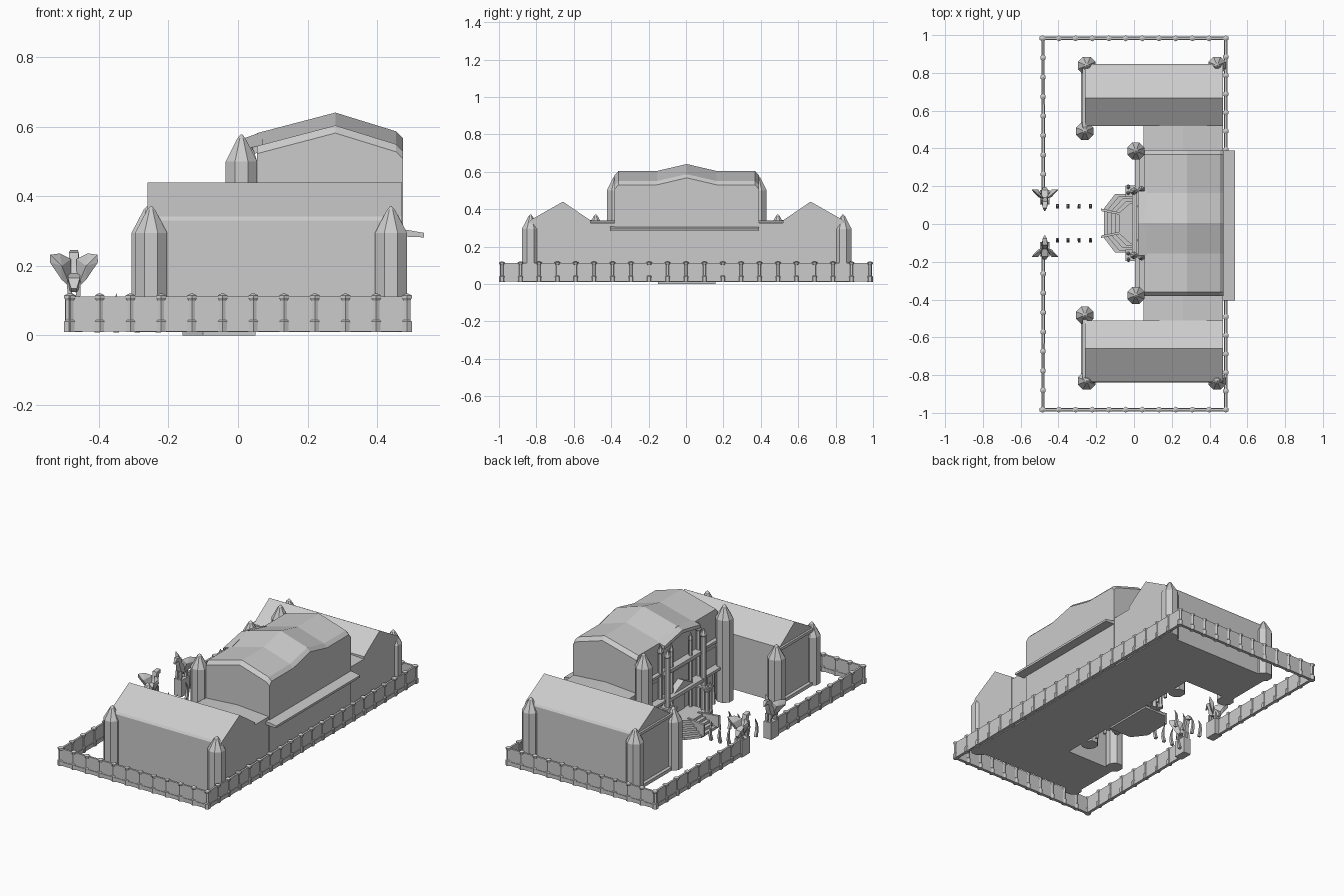
import bpy, bmesh, math
from mathutils import Vector

if "Cube" in bpy.data.objects:
    bpy.data.objects.remove(bpy.data.objects["Cube"])

OY = 0.004  # slight y offset of the symmetry plane


def finish(name, bm):
    bmesh.ops.remove_doubles(bm, verts=bm.verts, dist=1e-5)
    bmesh.ops.recalc_face_normals(bm, faces=bm.faces)
    me = bpy.data.meshes.new(name)
    bm.to_mesh(me)
    bm.free()
    ob = bpy.data.objects.new(name, me)
    bpy.context.collection.objects.link(ob)
    return ob


def prism(name, pts, axis, lo, hi):
    """Extrude a 2D profile along x, y or z."""
    def put(a, b, c):
        return {'x': (c, a, b), 'y': (a, c, b), 'z': (a, b, c)}[axis]
    bm = bmesh.new()
    lo_v = [bm.verts.new(put(a, b, lo)) for a, b in pts]
    hi_v = [bm.verts.new(put(a, b, hi)) for a, b in pts]
    bm.faces.new(lo_v)
    bm.faces.new(hi_v)
    n = len(pts)
    for i in range(n):
        j = (i + 1) % n
        bm.faces.new((lo_v[i], lo_v[j], hi_v[j], hi_v[i]))
    return finish(name, bm)


def box(name, x0, x1, y0, y1, z0, z1):
    y0, y1 = min(y0, y1), max(y0, y1)
    return prism(name, [(x0, y0), (x1, y0), (x1, y1), (x0, y1)], 'z', z0, z1)


def lathe(name, x, y, prof, n=8):
    """Faceted round part from (radius, z) pairs."""
    bm = bmesh.new()
    rings = []
    for r, z in prof:
        rings.append([bm.verts.new((x + r * math.cos((k + .5) * math.tau / n),
                                    y + r * math.sin((k + .5) * math.tau / n), z)) for k in range(n)])
    for a, b in zip(rings, rings[1:]):
        for k in range(n):
            bm.faces.new((a[k], a[(k + 1) % n], b[(k + 1) % n], b[k]))
    bm.faces.new(rings[0])
    bm.faces.new(rings[-1])
    return finish(name, bm)


def limb(name, path):
    """Tapered square-section tube through (x, y, z, radius) points."""
    bm = bmesh.new()
    rings = []
    for i, p in enumerate(path):
        d = (Vector(path[min(i + 1, len(path) - 1)][:3]) - Vector(path[max(i - 1, 0)][:3])).normalized()
        u = Vector((1, 0, 0))
        w = d.cross(u).normalized()
        c = Vector(p[:3])
        rings.append([bm.verts.new(c + p[3] * v) for v in (u + w, w - u, -u - w, u - w)])
    for a, b in zip(rings, rings[1:]):
        for k in range(4):
            bm.faces.new((a[k], a[(k + 1) % 4], b[(k + 1) % 4], b[k]))
    bm.faces.new(rings[0])
    bm.faces.new(rings[-1])
    return finish(name, bm)


# Central hall: gabled roof raised towards the middle, walls dropped to the ground
bm = bmesh.new()
rows = []
for y in (-.385, -.365, -.16, 0, .16, .365, .385):
    end = .022 if abs(y) > .37 else 0
    lift = .037 if y == 0 else 0
    rows.append([bm.verts.new((x, y + OY, z - end + lift)) for x, z in
                 ((.055, .545), (.28, .604), (.455, .55), (.475, .53))])
for a, b in zip(rows, rows[1:]):
    for k in range(3):
        bm.faces.new((a[k], a[k + 1], b[k + 1], b[k]))
rim = [e for e in bm.edges if e.is_boundary]
ext = bmesh.ops.extrude_edge_only(bm, edges=rim)['geom']
for v in ext:
    if isinstance(v, bmesh.types.BMVert):
        v.co.z = .01
bmesh.ops.contextual_create(bm, geom=[e for e in bm.edges if e.is_boundary])
finish("hall", bm)

# Front roof overhang over the entrance
bm = bmesh.new()
front = [bm.verts.new((.02, y + OY, z)) for y, z in ((-.17, .535), (0, .568), (.17, .535))]
back = [bm.verts.new((.07, y + OY, z)) for y, z in ((-.17, .549), (0, .586), (.17, .549))]
for k in range(2):
    bm.faces.new((front[k], front[k + 1], back[k + 1], back[k]))
ext = bmesh.ops.extrude_face_region(bm, geom=bm.faces[:])['geom']
bmesh.ops.translate(bm, verts=[v for v in ext if isinstance(v, bmesh.types.BMVert)], vec=(0, 0, -.02))
finish("porch_roof", bm)

# Sloped ledge along the rear of the hall
prism("rear_ledge", [(.46, .308), (.535, .295), (.535, .282), (.46, .285)], 'y', -.405, .39)

# Linking block between the wings, with a very shallow roof
prism("link_block", [(.05, .01), (.05, .325), (.26, .34), (.47, .325), (.47, .01)], 'y', -.53, .53)

# Wings and corner towers on both sides
for s, side in ((1, "north"), (-1, "south")):
    def Y(a):
        return s * a + OY

    prism(f"{side}_wing", [(Y(.515), .01), (Y(.515), .34), (Y(.662), .44), (Y(.835), .342),
                           (Y(.843), .33), (Y(.843), .01)], 'x', -.26, .472)
    box(f"{side}_wing_plinth", -.28, -.25, Y(.5), Y(.84), .01, .03)
    box(f"{side}_wing_cornice", -.272, -.25, Y(.5), Y(.84), .325, .342)
    for x, y in ((-.25, .835), (.44, .835), (-.26, .487)):
        lathe(f"{side}_wing_tower", x, Y(y), [(.05, .01), (.05, .295), (.012, .362), (.002, .372)])
    lathe(f"{side}_hall_tower", .01, Y(.382), [(.049, .01), (.049, .5), (.012, .568), (.002, .578)])

    # Facade: tall pilasters, columns and ledges
    for x, y, r, top in ((.0, .17, .016, .5), (.04, .18, .014, .52), (-.03, .16, .014, .18),
                         (-.03, .19, .012, .18), (.03, .09, .01, .5)):
        lathe(f"{side}_column", x, Y(y), [(r * 1.3, .01), (r * 1.3, .03), (r, .04), (r, top - .03),
                                          (r * 1.3, top - .02), (.002, top + .02)], 6)
    box(f"{side}_balcony", .005, .06, Y(.16), Y(.37), .205, .22)
    box(f"{side}_upper_ledge", .03, .06, Y(.16), Y(.37), .36, .375)
    for y in (.23, .3):
        lathe(f"{side}_balcony_post", .025, Y(y), [(.01, .01), (.008, .205)], 6)
    box(f"{side}_column_cap", -.045, .06, Y(.14), Y(.2), .17, .18)

    # Angled stair rail and curved path spikes
    prism(f"{side}_stair_rail", [(-.175, Y(.078)), (-.172, Y(.064)), (-.05, Y(.04)), (-.05, Y(.052))],
          'z', .01, .08)
    for x in (-.405, -.35, -.29, -.23):
        limb("path_spike", [(x, Y(.085), .01, .008), (x, Y(.096), .05, .007),
                            (x, Y(.094), .085, .005), (x, Y(.08), .12, .001)])

    # Winged statue on a pedestal beside the gate
    cx = -.472
    box(f"{side}_pedestal", cx - .025, cx + .025, Y(.1), Y(.175), .01, .11)
    for dx in (-.012, .012):
        for y in (.108, .16):
            limb("statue_leg", [(cx + dx, Y(y), .108, .006), (cx + dx, Y(y + .006), .155, .008)])
    limb("statue_body", [(cx, Y(.185), .13, .008), (cx, Y(.168), .15, .017), (cx, Y(.125), .165, .018),
                         (cx, Y(.112), .2, .013), (cx, Y(.105), .23, .014), (cx, Y(.085), .235, .011),
                         (cx, Y(.065), .215, .002)])
    for m in (-1, 1):
        bm = bmesh.new()
        pts = [(.008, .14, .135), (.035, .16, .16), (.069, .175, .21), (.068, .18, .232), (.04, .155, .236),
               (.008, .13, .22)]
        inner = bm.verts.new((cx + m * .035, Y(.138), .2))
        outer = bm.verts.new((cx + m * .035, Y(.178), .2))
        ring = [bm.verts.new((cx + m * a, Y(b), c)) for a, b, c in pts]
        for k in range(6):
            bm.faces.new((ring[k], ring[(k + 1) % 6], inner))
            bm.faces.new((ring[(k + 1) % 6], ring[k], outer))
        finish("statue_wing", bm)

# Entrance steps and lintels
for i in range(5):
    d = i * .02
    w = .155 - i * .012
    prism("entrance_step", [(.05, OY - w), (-.1 + d, OY - w), (-.16 + d, OY - w * .5),
                            (-.16 + d, OY + w * .5), (-.1 + d, OY + w), (.05, OY + w)],
          'z', i * .015, (i + 1) * .015)
box("door_lintel", -.01, .06, OY - .17, OY + .17, .205, .225)
box("upper_lintel", .01, .06, OY - .17, OY + .17, .36, .38)
box("door_panel", .045, .06, OY - .06, OY + .06, .07, .19)
prism("door_pediment", [(OY - .09, .225), (OY + .09, .225), (OY, .27)], 'x', .01, .06)


# Perimeter fence: thin panels between faceted posts, open at the gate
def fence(name, a, b, n):
    a, b = Vector(a), Vector(b)
    for i in range(n + 1):
        p = a.lerp(b, i / n)
        lathe(name + "_post", p.x, p.y, [(.016, .01), (.016, .04), (.011, .045), (.011, .1),
                                         (.016, .108), (.016, .115), (.003, .121)], 6)
    t = (b - a).normalized().orthogonal() * .006
    prism(name + "_panel", [tuple(a + t), tuple(b + t), tuple(b - t), tuple(a - t)], 'z', .012, .112)
    t *= 1.5
    prism(name + "_kerb", [tuple(a + t), tuple(b + t), tuple(b - t), tuple(a - t)], 'z', .012, .035)


X, L = .486, .983
fence("rear_fence", (X, -L), (X, L), 20)
for s in (-1, 1):
    fence("end_fence", (-X, s * L), (X, s * L), 11)
    fence("gate_fence", (-X + .004, s * L), (-X + .006, s * .16), 8)
